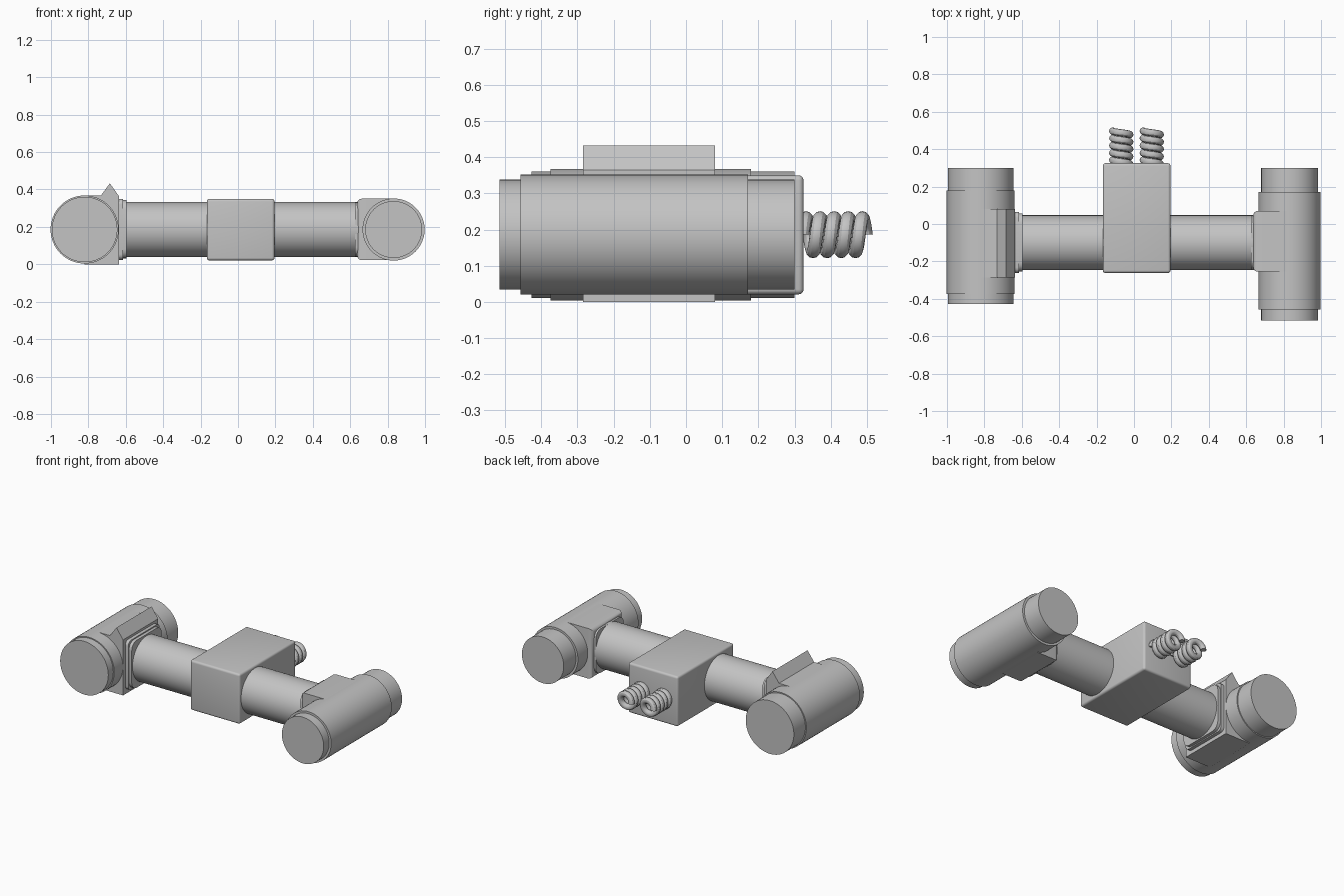
import bpy, bmesh, math
from mathutils import Matrix

if "Cube" in bpy.data.objects:
    bpy.data.objects.remove(bpy.data.objects["Cube"])

grey = bpy.data.materials.new("plain_grey")
grey.use_nodes = True
grey.diffuse_color = (0.55, 0.55, 0.55, 1)
grey.node_tree.nodes["Principled BSDF"].inputs["Base Color"].default_value = (0.55, 0.55, 0.55, 1)

MID_Z = 0.186   # shared axis height
PIPE_Y = -0.10  # depth of the cross pipe


def finish(name, bm, smooth=True):
    bmesh.ops.recalc_face_normals(bm, faces=bm.faces)
    mesh = bpy.data.meshes.new(name)
    bm.to_mesh(mesh)
    bm.free()
    obj = bpy.data.objects.new(name, mesh)
    bpy.context.collection.objects.link(obj)
    mesh.materials.append(grey)
    if smooth:
        bpy.ops.object.select_all(action="DESELECT")
        obj.select_set(True)
        bpy.context.view_layer.objects.active = obj
        bpy.ops.object.shade_smooth_by_angle(angle=math.radians(30))
    return obj


def cylinder(name, axis, centre, radius, start, end):
    """Capped cylinder along x or y; centre is its position on the other level axis."""
    bm = bmesh.new()
    mid = (start + end) / 2
    if axis == "X":
        place = Matrix.Translation((mid, centre, MID_Z)) @ Matrix.Rotation(math.pi / 2, 4, "Y")
    else:
        place = Matrix.Translation((centre, mid, MID_Z)) @ Matrix.Rotation(math.pi / 2, 4, "X")
    bmesh.ops.create_cone(bm, cap_ends=True, segments=64, radius1=radius, radius2=radius,
                          depth=end - start, matrix=place)
    return finish(name, bm)


def box(name, low, high, bevel=0.0, pick=lambda edge: True, segments=4):
    """Box between two corners, with chosen edges rounded."""
    bm = bmesh.new()
    size = [b - a for a, b in zip(low, high)]
    mid = [(a + b) / 2 for a, b in zip(low, high)]
    bmesh.ops.create_cube(bm, size=1, matrix=Matrix.Translation(mid) @ Matrix.Diagonal((*size, 1)))
    if bevel:
        bmesh.ops.bevel(bm, geom=[e for e in bm.edges if pick(e)], offset=bevel,
                        segments=segments, profile=0.5, affect="EDGES")
    return finish(name, bm)


def prism(name, profile, y0, y1):
    """Side profile in x and z, extruded along y."""
    bm = bmesh.new()
    face = bm.faces.new([bm.verts.new((x, y0, z)) for x, z in profile])
    moved = bmesh.ops.extrude_face_region(bm, geom=[face])["geom"]
    bmesh.ops.translate(bm, verts=[v for v in moved if isinstance(v, bmesh.types.BMVert)],
                        vec=(0, y1 - y0, 0))
    return finish(name, bm, smooth=False)


def coil(name, x, turns=4.5, radius=0.046, wire=0.019, start=0.322, pitch=0.039):
    """Spring-shaped cable swept along a helix."""
    steps, sides = int(turns * 28), 12
    bm = bmesh.new()
    rings = []
    for i in range(steps + 1):
        a = 2 * math.pi * turns * i / steps
        y = start + pitch * a / (2 * math.pi)
        ring = []
        for j in range(sides):
            b = 2 * math.pi * j / sides
            r = radius + wire * math.cos(b)
            ring.append(bm.verts.new((x + r * math.cos(a), y + wire * math.sin(b),
                                      MID_Z + r * math.sin(a))))
        rings.append(ring)
    for p, q in zip(rings, rings[1:]):
        for j in range(sides):
            k = (j + 1) % sides
            bm.faces.new((p[j], p[k], q[k], q[j]))
    bm.faces.new(rings[0])
    bm.faces.new(rings[-1])
    return finish(name, bm)


def along_x(edge):
    return abs(edge.verts[0].co.x - edge.verts[1].co.x) > 0.001


def inner_rim(edge):
    return all(v.co.x < 0.7 for v in edge.verts)


# Cross pipe and central housing
cylinder("cross_pipe", "X", PIPE_Y, 0.147, -0.62, 0.66)
box("centre_housing", (-0.167, -0.262, 0.021), (0.195, 0.325, 0.35), bevel=0.014)

# Right-hand barrel with its stepped ends
cylinder("right_barrel", "Y", -0.82, 0.182, -0.375, 0.18)
cylinder("right_barrel_core", "Y", -0.82, 0.175, -0.427, 0.30)

# Saddle block with a ridge along its top
prism("right_saddle", [(-0.82, 0.004), (-0.82, 0.0), (-0.637, 0.0), (-0.637, 0.365),
                       (-0.685, 0.433), (-0.733, 0.368), (-0.82, 0.368)], -0.285, 0.08)

# Flange plates between the saddle and the pipe
box("right_flange", (-0.66, -0.262, 0.024), (-0.615, 0.064, 0.35), 0.03, along_x)
box("right_flange_lip", (-0.63, -0.255, 0.031), (-0.595, 0.057, 0.343), 0.05, along_x)

# Left-hand barrel with its stepped ends
cylinder("left_barrel", "Y", 0.832, 0.166, -0.457, 0.172)
cylinder("left_barrel_core", "Y", 0.832, 0.152, -0.515, 0.30)

# Joining block between the pipe and the left barrel
box("left_saddle", (0.637, -0.255, 0.022), (0.832, 0.07, 0.351), 0.025, inner_rim)
box("left_flange_lip", (0.625, -0.245, 0.041), (0.66, 0.045, 0.331), 0.05, along_x)

# Pair of coiled cables on the back of the housing
for side, x in (("right", -0.068), ("left", 0.095)):
    coil(side + "_coil", x)
